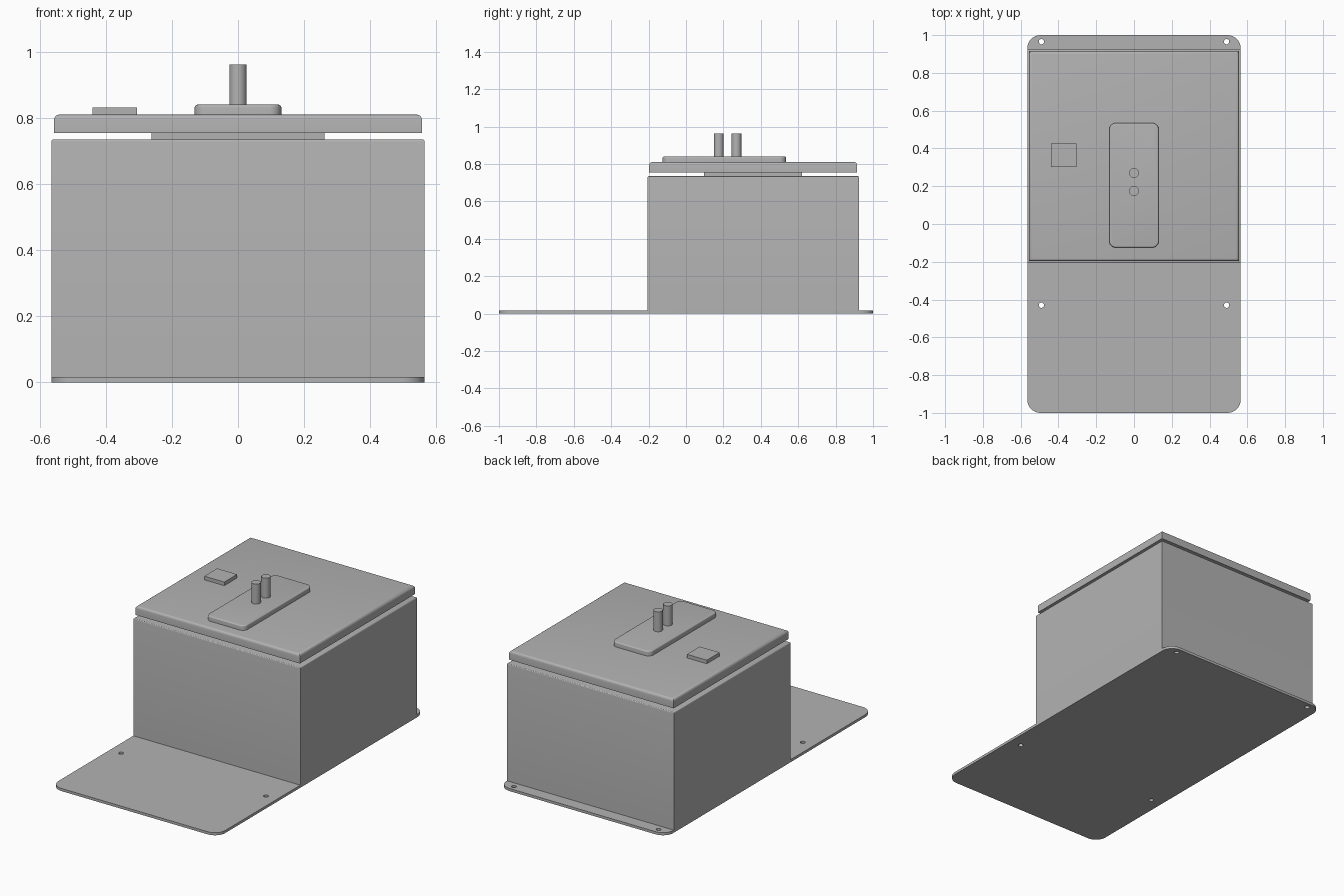
import bpy, bmesh, math
from mathutils import Vector

cube = bpy.data.objects.get("Cube")
if cube:
    bpy.data.objects.remove(cube, do_unlink=True)

grey = bpy.data.materials.new("light_grey")
grey.use_nodes = True
colour = (0.45, 0.45, 0.45, 1)
grey.diffuse_color = colour
grey.node_tree.nodes["Principled BSDF"].inputs["Base Color"].default_value = colour


def finish(name, bm, smooth=True):
    bmesh.ops.recalc_face_normals(bm, faces=bm.faces)
    mesh = bpy.data.meshes.new(name)
    bm.to_mesh(mesh)
    bm.free()
    mesh.materials.append(grey)
    ob = bpy.data.objects.new(name, mesh)
    bpy.context.collection.objects.link(ob)
    bpy.ops.object.select_all(action='DESELECT')
    ob.select_set(True)
    bpy.context.view_layer.objects.active = ob
    if smooth:
        bpy.ops.object.shade_smooth_by_angle(angle=math.radians(35))
    return ob


def block(name, x, y, z, corner=0, top=0):
    """Box between (min, max) pairs, with rounded vertical corners and top rim."""
    bm = bmesh.new()
    bmesh.ops.create_cube(bm, size=1)
    for v in bm.verts:
        v.co = Vector(a + (b - a) * (c + 0.5) for (a, b), c in zip((x, y, z), v.co))
    if corner:
        edges = [e for e in bm.edges if abs(e.verts[0].co.z - e.verts[1].co.z) > 1e-5]
        bmesh.ops.bevel(bm, geom=edges, offset=corner, segments=8, profile=0.5, affect='EDGES')
    if top:
        edges = [e for e in bm.edges if all(abs(v.co.z - z[1]) < 1e-5 for v in e.verts)]
        bmesh.ops.bevel(bm, geom=edges, offset=top, segments=4, profile=0.5, affect='EDGES')
    return finish(name, bm)


def cylinder(name, x, y, z, radius, smooth=True):
    bm = bmesh.new()
    bmesh.ops.create_cone(bm, cap_ends=True, segments=32, radius1=radius,
                          radius2=radius, depth=z[1] - z[0])
    bmesh.ops.translate(bm, verts=bm.verts, vec=(x, y, sum(z) / 2))
    return finish(name, bm, smooth)


# Base plate with four screw holes
base = block("base_plate", (-0.565, 0.565), (-1, 1), (0, 0.016), corner=0.07)
for x in (-0.49, 0.49):
    for y in (-0.43, 0.965):
        cutter = cylinder("hole_cutter", x, y, (-0.05, 0.05), 0.014, False)
        cutter.hide_render = True
        bpy.context.view_layer.objects.active = base
        mod = base.modifiers.new("screw_hole", 'BOOLEAN')
        mod.operation = 'DIFFERENCE'
        mod.solver = 'EXACT'
        mod.object = cutter
        bpy.ops.object.modifier_apply(modifier=mod.name)
        bpy.data.objects.remove(cutter, do_unlink=True)

# Main housing, spacer and raised lid
block("housing", (-0.565, 0.565), (-0.205, 0.925), (0.012, 0.735), top=0.007)
block("lid_spacer", (-0.262, 0.262), (0.095, 0.62), (0.73, 0.76))
block("lid", (-0.557, 0.557), (-0.197, 0.915), (0.755, 0.81), top=0.016)

# Parts on the lid
block("switch_plate", (-0.131, 0.131), (-0.125, 0.535), (0.805, 0.84), corner=0.035, top=0.008)
block("square_pad", (-0.44, -0.305), (0.303, 0.427), (0.805, 0.832))
for side, y in (("front", 0.175), ("rear", 0.27)):
    cylinder(side + "_peg", 0, y, (0.835, 0.962), 0.026)
